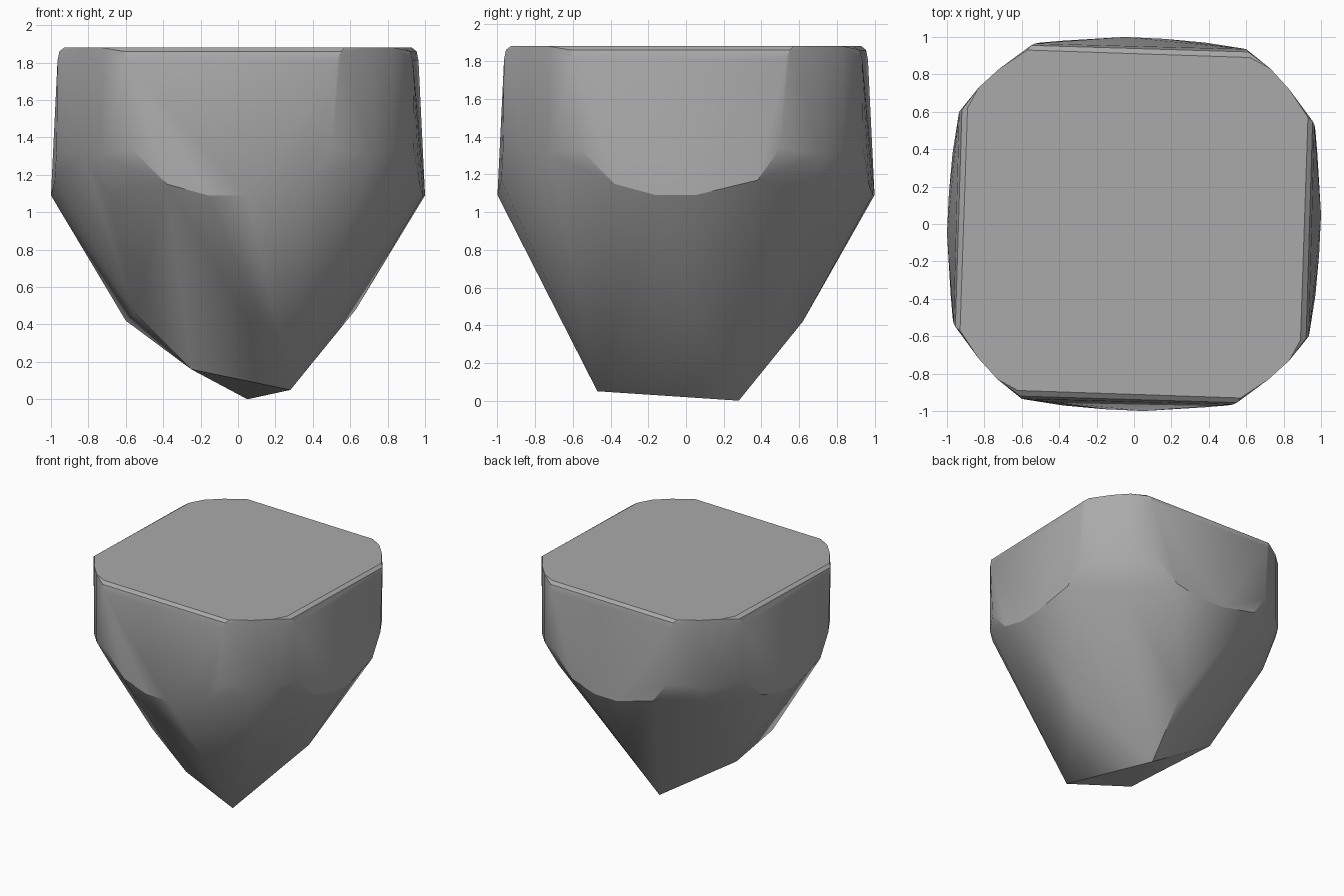
import bpy, bmesh
from math import radians
from mathutils import Matrix, Vector

cube = bpy.data.objects.get("Cube")
if cube:
    bpy.data.objects.remove(cube, do_unlink=True)

# Stone material
stone = bpy.data.materials.new("stone_grey")
stone.use_nodes = True
grey = (0.4, 0.4, 0.4, 1)
stone.diffuse_color = grey
stone.node_tree.nodes["Principled BSDF"].inputs["Base Color"].default_value = grey

TOP, CORNER = 1.88, 1.31

# One side of the block, repeated four times around the vertical axis
rim = [(-.62, -.89), (.57, -.93), (.72, -.83), (.83, -.73)]
side = [(x, y, TOP) for x, y in rim]
side += [(x, y, CORNER) for x, y in rim[2:]]
# Rounded upper edge of the flat side
side += [(-.61, -.92, 1.86), (.55, -.955, 1.86), (-.6, -.935, 1.81), (.53, -.965, 1.81)]
# Curved lower border of the flat side
side += [(-.57, -.94, 1.34), (.5, -.97, 1.34), (-.38, -.97, 1.15),
         (-.16, -.99, 1.09), (.05, -1, 1.09), (.38, -.98, 1.17)]
# Shoulder below the corner
side += [(.71, -.69, 1.09)]

# Broken facets of the tapering underside
underside = [(.05, .28, 0), (.28, -.47, .05), (-.25, -.33, .16), (-.6, .19, .42),
             (-.55, -.36, .46), (.06, .62, .42), (.63, .04, .48)]

bm = bmesh.new()
for quarter in range(4):
    turn = Matrix.Rotation(radians(90 * quarter), 3, "Z")
    for p in side:
        bm.verts.new(turn @ Vector(p))
for p in underside:
    bm.verts.new(p)
hull = bmesh.ops.convex_hull(bm, input=bm.verts[:])
loose = set(hull["geom_interior"] + hull["geom_unused"])
bmesh.ops.delete(bm, geom=[v for v in loose if isinstance(v, bmesh.types.BMVert)], context="VERTS")
bmesh.ops.dissolve_limit(bm, angle_limit=radians(1), verts=bm.verts[:], edges=bm.edges[:])
bmesh.ops.recalc_face_normals(bm, faces=bm.faces[:])

mesh = bpy.data.meshes.new("rock_block")
bm.to_mesh(mesh)
bm.free()
mesh.materials.append(stone)
rock = bpy.data.objects.new("rock_block", mesh)
bpy.context.collection.objects.link(rock)
bpy.context.view_layer.objects.active = rock
rock.select_set(True)
bpy.ops.object.shade_smooth_by_angle(angle=radians(30))
